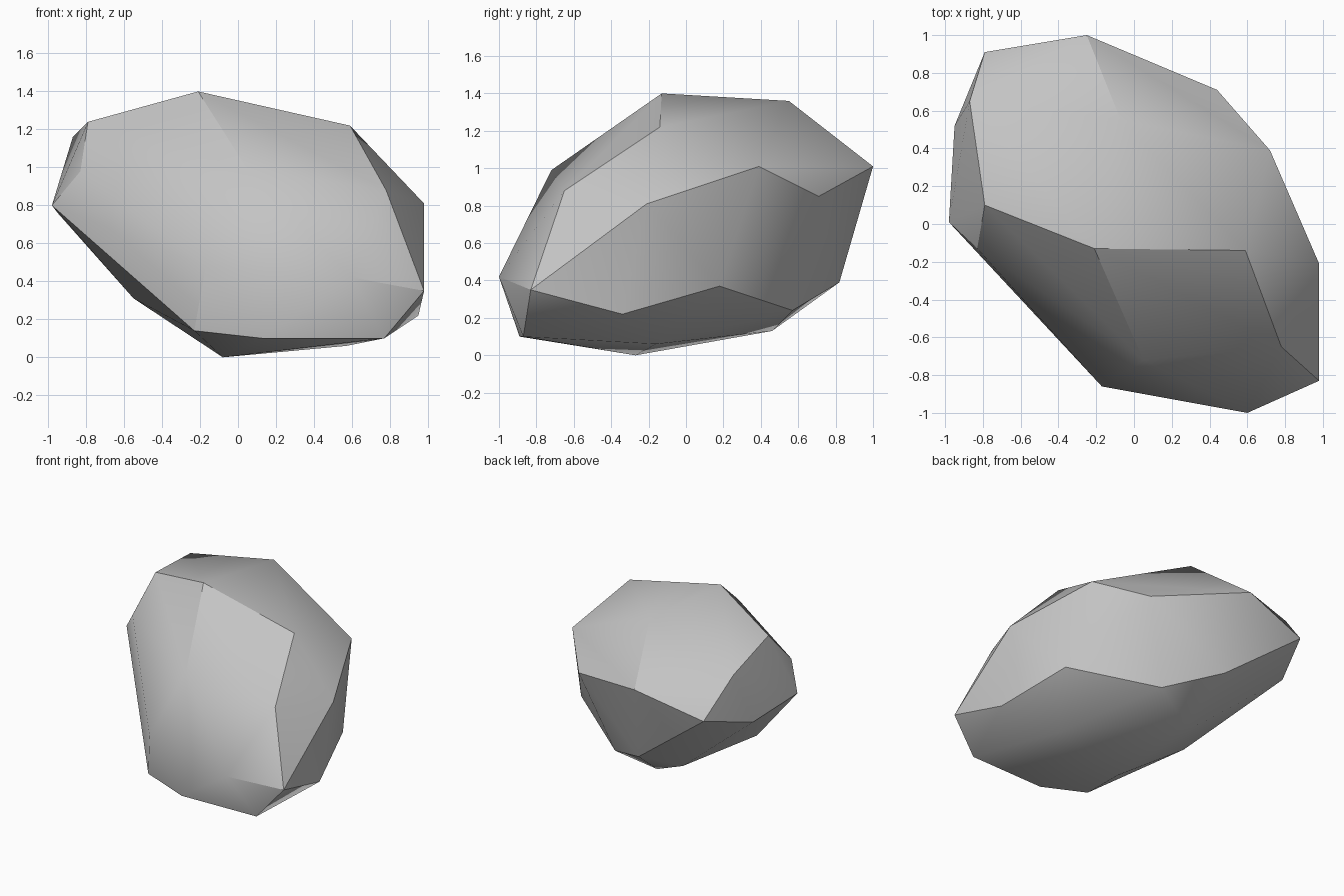
import bpy
import bmesh
import math

# Remove the default cube if it is there
default = bpy.data.objects.get("Cube")
if default:
    bpy.data.objects.remove(default, do_unlink=True)

# Plain grey stone
stone = bpy.data.materials.new("stone_grey")
stone.use_nodes = True
grey = (0.55, 0.55, 0.55, 1.0)
stone.diffuse_color = grey
stone.node_tree.nodes["Principled BSDF"].inputs["Base Color"].default_value = grey

# Corners of the boulder, grouped by region
crown = [(-.21, -.13, 1.40), (.59, -.14, 1.22), (-.07, .55, 1.36),
         (-.79, .10, 1.24), (-.87, .65, 1.16)]
front = [(.05, -.72, .99), (.78, -.65, .88), (-.17, -.86, .48),
         (.60, -1.0, .42), (.98, -.83, .35)]
back = [(-.25, 1.0, 1.01), (.44, .71, .85), (.72, .39, 1.01),
        (-.79, .91, .87), (-.16, .82, .39)]
sides = [(.98, -.21, .81), (.79, .18, .37), (.95, -.34, .22),
         (-.83, -.13, .98), (-.98, .01, .80), (-.95, .52, .76)]
base = [(-.55, -.10, .31), (-.23, -.79, .14), (.13, -.89, .10),
        (.77, -.87, .10), (.57, -.16, .06), (-.08, -.27, 0),
        (-.07, .46, .13), (.22, .57, .24), (-.24, .38, .17)]

# Wrap the corners in a faceted skin
bm = bmesh.new()
for corner in crown + front + back + sides + base:
    bm.verts.new(corner)
hull = bmesh.ops.convex_hull(bm, input=bm.verts[:])
unused = {v for v in bm.verts if not v.link_faces}
bmesh.ops.delete(bm, geom=list(unused), context='VERTS')

# Merge nearly flat triangles into broad facets
bmesh.ops.dissolve_limit(bm, angle_limit=math.radians(3),
                         verts=bm.verts[:], edges=bm.edges[:])
bmesh.ops.recalc_face_normals(bm, faces=bm.faces[:])

mesh = bpy.data.meshes.new("boulder")
bm.to_mesh(mesh)
bm.free()
mesh.materials.append(stone)
boulder = bpy.data.objects.new("boulder", mesh)
bpy.context.collection.objects.link(boulder)

# Soft shading across shallow edges, crisp at the steep ones
bpy.ops.object.select_all(action='DESELECT')
boulder.select_set(True)
bpy.context.view_layer.objects.active = boulder
bpy.ops.object.shade_smooth_by_angle(angle=math.radians(30))
